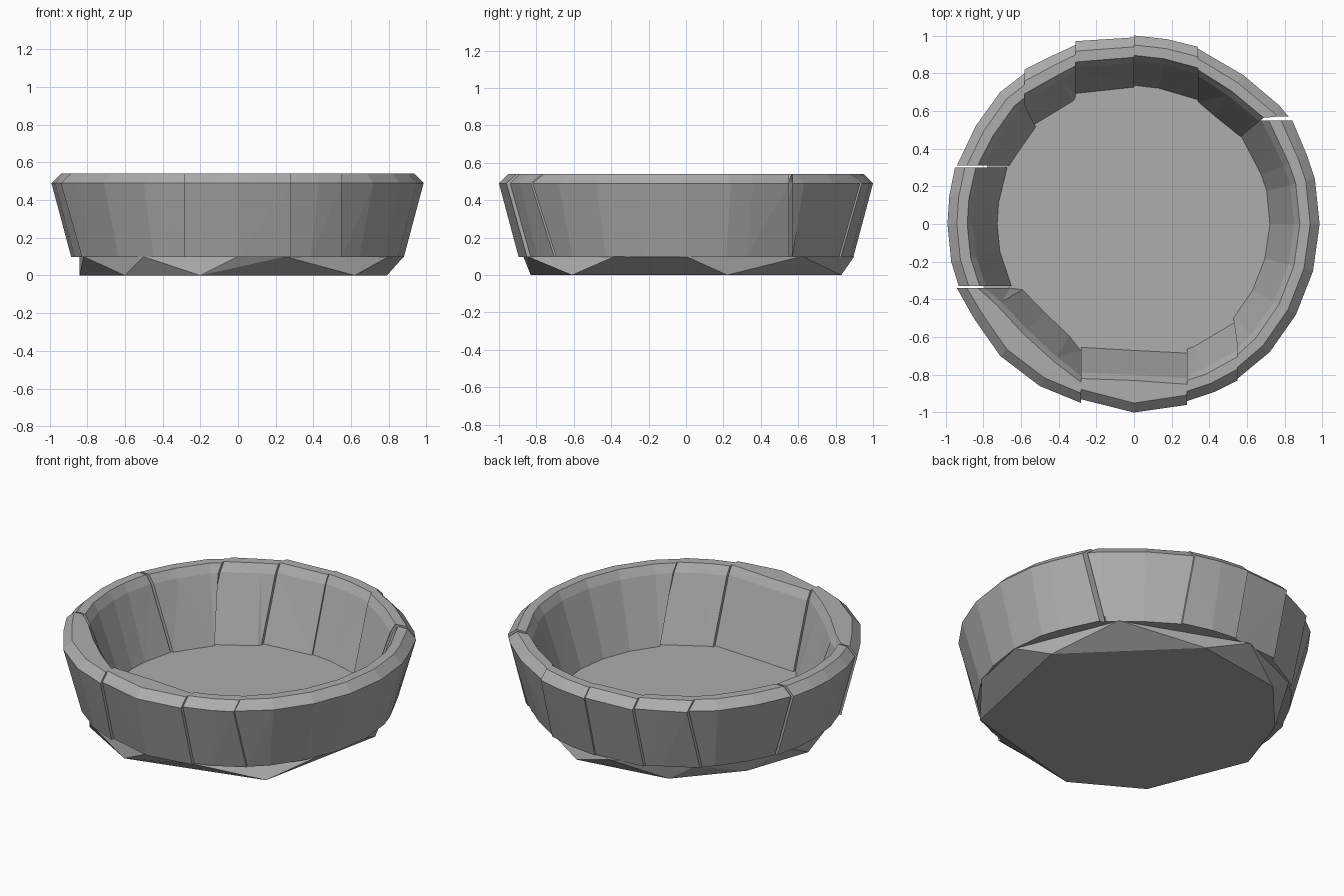
import bpy, bmesh
from mathutils import Vector

if "Cube" in bpy.data.objects:
    bpy.data.objects.remove(bpy.data.objects["Cube"])

# One plain stone colour
stone = bpy.data.materials.new("grey stone")
stone.use_nodes = True
GREY = (0.42, 0.42, 0.42, 1)
stone.diffuse_color = GREY
stone.node_tree.nodes["Principled BSDF"].inputs["Base Color"].default_value = GREY


def finish(name, bm):
    """Turn a bmesh into a flat-shaded stone object."""
    bmesh.ops.recalc_face_normals(bm, faces=bm.faces[:])
    mesh = bpy.data.meshes.new(name)
    bm.to_mesh(mesh)
    bm.free()
    mesh.materials.append(stone)
    obj = bpy.data.objects.new(name, mesh)
    bpy.context.collection.objects.link(obj)
    return obj


def pull_in(point, amount, is_end):
    """Move a plan point inwards: along an axis at a joint, else radially."""
    p = Vector(point)
    if not is_end:
        return p * (1 - amount / p.length)
    axis = 0 if abs(p.x) > abs(p.y) else 1
    dominance = abs(p[axis]) / p.length
    p[axis] -= amount / dominance * (1 if p[axis] > 0 else -1)
    return p


FLOOR, SHOULDER, TOP = 0.1, 0.49, 0.54
WALL = 0.135


def cross_section(station, is_end):
    """Closed section of the wall: outer face, bevelled lip, inner face."""
    plan = station[:2]
    wall = station[2] if len(station) > 2 else WALL
    steps = [(0.105, FLOOR - 0.003), (0, SHOULDER), (0.05, TOP),
             (wall - 0.03, TOP), (wall, SHOULDER), (wall + 0.13, FLOOR - 0.003)]
    return [(*pull_in(plan, inset, is_end), z) for inset, z in steps]


def wall_block(name, stations):
    """Sweep the section through the plan stations and cap both ends."""
    bm = bmesh.new()
    last = len(stations) - 1
    rings = [[bm.verts.new(co) for co in cross_section(s, i in (0, last))]
             for i, s in enumerate(stations)]
    for a, b in zip(rings, rings[1:]):
        for i in range(len(a)):
            j = (i + 1) % len(a)
            bm.faces.new((a[i], a[j], b[j], b[i]))
    bm.faces.new(rings[0])
    bm.faces.new(rings[-1])
    # Split warped sides into crisp triangular facets
    bmesh.ops.triangulate(bm, faces=[f for f in bm.faces if len(f.verts) == 4])
    return finish(name, bm)


# Widest outline of each rough-cut block: x, y and optional wall thickness
blocks = {
    "left_wall_block": [(.985, 0), (.96, .24), (.92, .36), (.84, .55)],
    "back_left_wall_block": [(.82, .57), (.77, .63), (.58, .79), (.34, .93)],
    "back_wall_block_a": [(.34, .94), (.18, .98), (0, 1)],
    "back_wall_block_b": [(0, .99), (-.31, .97)],
    "back_right_wall_block_a": [(-.31, .95), (-.44, .89), (-.58, .82)],
    "back_right_wall_block_b": [(-.58, .8), (-.71, .7), (-.84, .52), (-.94, .31)],
    "right_wall_block_a": [(-.95, .3), (-.98, .15), (-.99, 0)],
    "right_wall_block_b": [(-.99, 0), (-.97, -.2), (-.93, -.33)],
    "front_right_wall_block": [(-.94, -.34), (-.85, -.5, .17), (-.71, -.7, .2),
                               (-.5, -.86, .18), (-.28, -.95)],
    "front_wall_block": [(-.28, -.93), (0, -1, .2), (.28, -.96)],
    "front_left_wall_block_a": [(.28, -.94), (.43, -.89), (.55, -.83)],
    "front_left_wall_block_b": [(.55, -.82), (.72, -.68), (.86, -.48),
                                (.95, -.25), (.985, 0)],
}
for name, stations in blocks.items():
    wall_block(name, stations)

# Faceted base: two offset outlines joined by a hull; its top is the floor
ground_outline = [(.79, .22), (.17, .83), (-.4, .74), (-.7, .4), (-.84, 0),
                  (-.6, -.6), (-.2, -.83), (.62, -.61)]
floor_outline = [(.88, 0), (.63, .62), (-.1, .9), (-.55, .7), (-.84, .2),
                 (-.82, -.3), (-.5, -.74), (0, -.87), (.25, -.85), (.8, -.38)]
bm = bmesh.new()
for outline, z in ((ground_outline, 0), (floor_outline, FLOOR)):
    for x, y in outline:
        bm.verts.new((x, y, z))
bmesh.ops.convex_hull(bm, input=bm.verts[:])
bmesh.ops.dissolve_limit(bm, angle_limit=0.01, verts=bm.verts[:], edges=bm.edges[:])
finish("base", bm)
